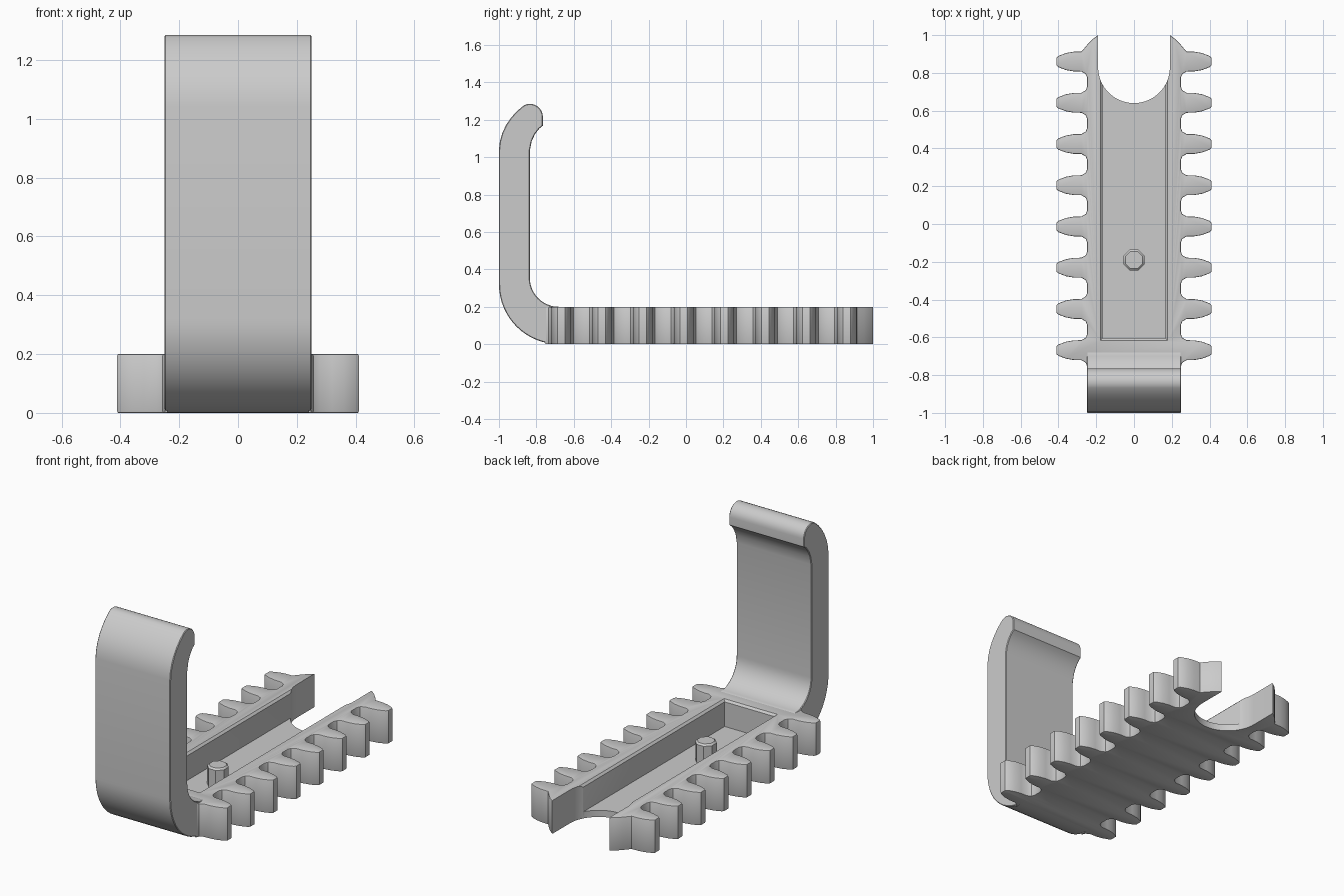
import bpy, bmesh, math
from mathutils import Vector

if "Cube" in bpy.data.objects:
    bpy.data.objects.remove(bpy.data.objects["Cube"])

grey = bpy.data.materials.new("plain grey")
grey.use_nodes = True
COLOUR = (0.6, 0.6, 0.6, 1)
grey.diffuse_color = COLOUR
grey.node_tree.nodes["Principled BSDF"].inputs["Base Color"].default_value = COLOUR


def prism(name, points, direction, bevel=0, segments=2):
    """Extrude a closed outline and round the rims of both caps."""
    bm = bmesh.new()
    cap = bm.faces.new([bm.verts.new(p) for p in points])
    axis = Vector(direction)
    out = bmesh.ops.extrude_face_region(bm, geom=[cap], use_keep_orig=True)
    moved = [v for v in out["geom"] if isinstance(v, bmesh.types.BMVert)]
    bmesh.ops.translate(bm, verts=moved, vec=axis)
    bmesh.ops.recalc_face_normals(bm, faces=bm.faces)
    if bevel:
        rims = [e for e in bm.edges
                if abs((e.verts[0].co - e.verts[1].co).dot(axis)) < 1e-6]
        bmesh.ops.bevel(bm, geom=rims, offset=bevel, segments=segments,
                        profile=0.5, affect="EDGES", clamp_overlap=True)
    return finish(name, bm)


def finish(name, bm):
    mesh = bpy.data.meshes.new(name)
    bm.to_mesh(mesh)
    bm.free()
    mesh.materials.append(grey)
    obj = bpy.data.objects.new(name, mesh)
    bpy.context.collection.objects.link(obj)
    return obj


def activate(obj):
    bpy.ops.object.select_all(action="DESELECT")
    obj.select_set(True)
    bpy.context.view_layer.objects.active = obj


def cut(target, cutter):
    mod = target.modifiers.new("cut", "BOOLEAN")
    mod.operation, mod.solver, mod.object = "DIFFERENCE", "EXACT", cutter
    activate(target)
    bpy.ops.object.modifier_apply(modifier=mod.name)
    bpy.data.objects.remove(cutter)


def arc(cx, cy, r, start, end, steps):
    angles = [math.radians(start + (end - start) * i / steps) for i in range(steps + 1)]
    return [(cx + r * math.cos(a), cy + r * math.sin(a)) for a in angles]


# Toothed base: one side outline, mirrored
TEETH, FIRST, PITCH = 8, -0.668, 0.2183
half_tooth = [(0.085, 0.248), (0.066, 0.256), (0.053, 0.278), (0.052, 0.32),
              (0.045, 0.36), (0.03, 0.4), (0.02, 0.411)]
side = [(0.24, -0.69), (0.24, FIRST - 0.085)]
for i in range(TEETH):
    c = FIRST + i * PITCH
    side += [(x, c - d) for d, x in half_tooth]
    if i < TEETH - 1:
        side += [(x, c + d) for d, x in reversed(half_tooth)]
    else:
        side += [(x, c + d) for d, x in reversed(half_tooth[2:])]
        side += [(0.262, 0.932), (0.245, 0.952), (0.22, 0.978), (0.19, 1.0)]
outline = side + [(-x, y) for x, y in reversed(side)]
base = prism("toothed_base", [(x, y, 0) for x, y in outline], (0, 0, 0.2), 0.01)

# Rounded notch at the back end
notch = arc(0, 0.83, 0.19, 180, 360, 32) + [(0.19, 1.1), (-0.19, 1.1)]
cut(base, prism("notch_cutter", [(x, y, -0.1) for x, y in notch], (0, 0, 0.5)))

# Long pocket with a chamfered rim, open into the notch
bm = bmesh.new()
rings = []
for w, front, z in ((0.166, -0.604, 0.04), (0.166, -0.604, 0.188),
                    (0.178, -0.616, 0.2), (0.178, -0.616, 0.3)):
    rings.append([bm.verts.new((x, y, z)) for x, y in
                  ((-w, front), (w, front), (w, 0.9), (-w, 0.9))])
bm.faces.new(rings[0])
bm.faces.new(rings[-1])
for low, high in zip(rings, rings[1:]):
    for k in range(4):
        n = (k + 1) % 4
        bm.faces.new((low[k], low[n], high[n], high[k]))
bmesh.ops.recalc_face_normals(bm, faces=bm.faces)
cut(base, finish("pocket_cutter", bm))

# Upright hook: side profile swept across the width
profile = [(-0.66, 0.012)]
profile += arc(-0.68, 0.32, 0.32, 270, 180, 16)
profile += [(-1, 1.04), (-0.995, 1.085), (-0.982, 1.13), (-0.962, 1.172),
            (-0.936, 1.21), (-0.905, 1.245), (-0.868, 1.276)]
profile += arc(-0.835, 1.215, 0.07, 105, 0, 9)
profile += [(-0.765, 1.168), (-0.785, 1.152), (-0.808, 1.122),
            (-0.825, 1.085), (-0.835, 1.035)]
profile += arc(-0.68, 0.355, 0.155, 180, 270, 12)
profile += [(-0.66, 0.188)]
hook = prism("upright_hook", [(-0.25, y, z) for y, z in profile], (0.5, 0, 0), 0.004, 1)

# Small eight-sided locating peg in the pocket
ring = arc(0, -0.19, 0.06, 22.5, 337.5, 7)
peg = prism("locating_peg", [(x, y, 0.02) for x, y in ring], (0, 0, 0.14), 0.01, 1)

for obj in (base, hook, peg):
    activate(obj)
    bpy.ops.object.shade_smooth_by_angle(angle=math.radians(32))
